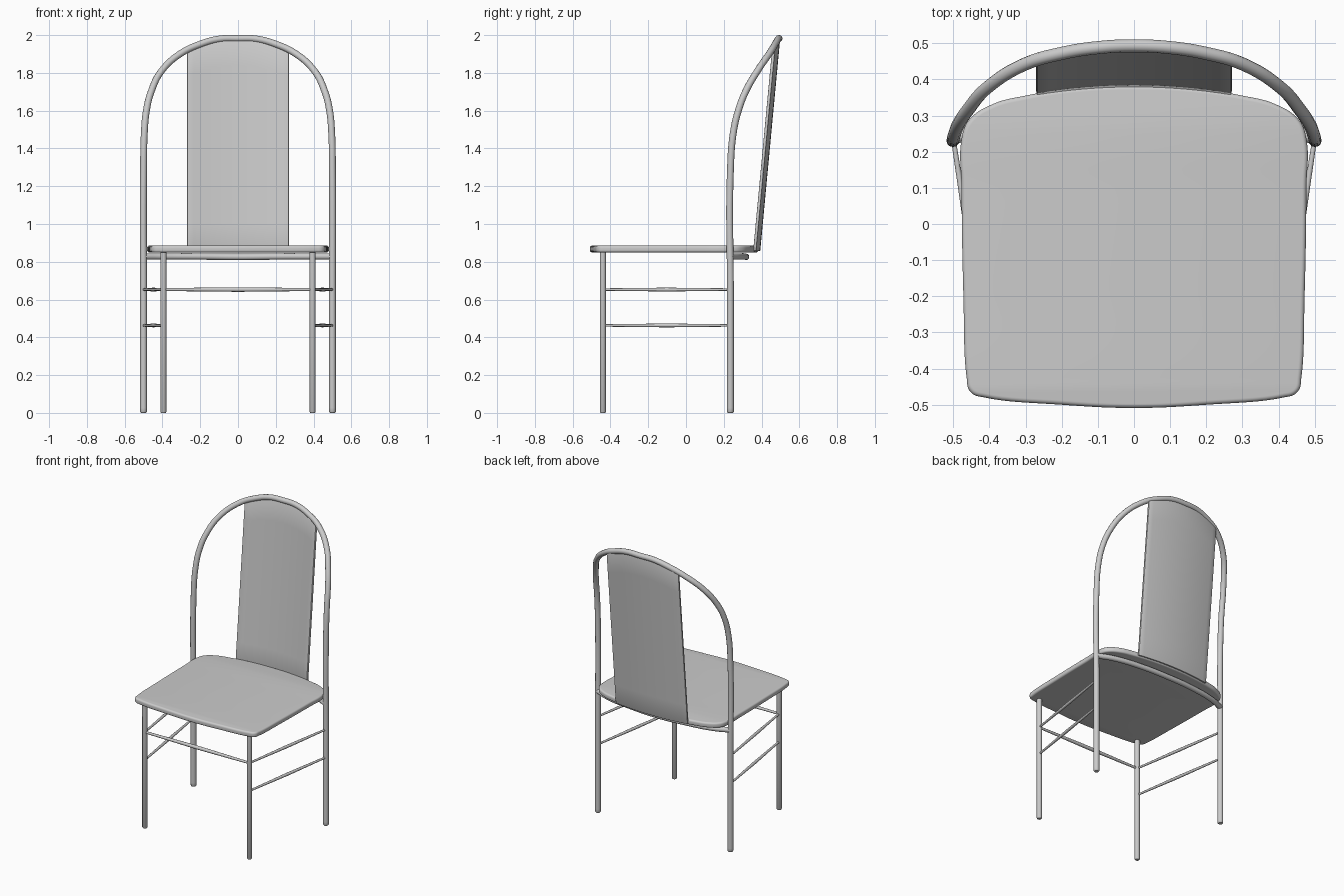
import bpy, bmesh

if "Cube" in bpy.data.objects:
    bpy.data.objects.remove(bpy.data.objects["Cube"])


def to_mesh(name, curve):
    obj = bpy.data.objects.new(name, curve)
    bpy.context.collection.objects.link(obj)
    bpy.ops.object.select_all(action='DESELECT')
    bpy.context.view_layer.objects.active = obj
    obj.select_set(True)
    bpy.ops.object.convert(target='MESH')
    obj = bpy.context.object
    bm = bmesh.new()
    bm.from_mesh(obj.data)
    bmesh.ops.remove_doubles(bm, verts=bm.verts, dist=1e-5)
    bmesh.ops.recalc_face_normals(bm, faces=bm.faces)
    bm.to_mesh(obj.data)
    bm.free()
    bpy.ops.object.shade_smooth_by_angle(angle=0.7)
    return obj


def add_spline(curve, points, kind, radii=None, closed=False):
    sp = curve.splines.new('BEZIER')
    sp.bezier_points.add(len(points) - 1)
    for i, p in enumerate(points):
        b = sp.bezier_points[i]
        b.co = p
        b.handle_left_type = b.handle_right_type = kind
        b.radius = radii[i] if radii else 1
    sp.use_cyclic_u = closed
    sp.resolution_u = 8


def tube(name, points, radius, radii=None, kind='AUTO'):
    c = bpy.data.curves.new(name, 'CURVE')
    c.dimensions = '3D'
    c.bevel_depth = radius
    c.bevel_resolution = 4
    c.use_fill_caps = True
    add_spline(c, points, kind, radii)
    return to_mesh(name, c)


def mirrored(half):
    """Complete a half path that ends on x = 0."""
    return half + [(-p[0],) + tuple(p[1:]) for p in reversed(half[:-1])]


# Seat: rounded outline with a soft edge
edge = 0.012
half = [(0.2, -0.488), (0.412, -0.468), (0.443, -0.457), (0.451, -0.425),
        (0.46, -0.2), (0.465, 0.1), (0.464, 0.24), (0.448, 0.279),
        (0.39, 0.319), (0.3, 0.343), (0.15, 0.365)]
outline = ([(0, -0.497, 0)] + [(x, y, 0) for x, y in half] + [(0, 0.371, 0)]
           + [(-x, y, 0) for x, y in reversed(half)])
c = bpy.data.curves.new("seat", 'CURVE')
c.dimensions = '2D'
c.fill_mode = 'BOTH'
c.extrude = 0.006
c.bevel_depth = edge
c.bevel_resolution = 4
add_spline(c, outline, 'AUTO', closed=True)
seat = to_mesh("seat", c)
seat.location.z = 0.8675

# Back frame: rear legs and bent top hoop in one tube
hoop = [(0.5, 0.235, 0), (0.5, 0.235, 0.006), (0.5, 0.235, 0.65), (0.5, 0.235, 1.28),
        (0.496, 0.25, 1.48), (0.485, 0.277, 1.6), (0.46, 0.315, 1.7),
        (0.405, 0.378, 1.81), (0.3, 0.443, 1.905), (0.2, 0.472, 1.952),
        (0.1, 0.488, 1.979), (0, 0.493, 1.982)]
path = mirrored(hoop)
radii = [1] * len(path)
radii[0] = radii[-1] = 0.75
tube("back_frame", path, 0.018, radii)

# Curved rail under the back of the seat
tube("rear_rail", mirrored([(0.5, 0.235, 0.828), (0.4, 0.275, 0.828),
                            (0.2, 0.308, 0.828), (0, 0.318, 0.826)]), 0.017)

# Front legs and side stretchers
taper = [0.65, 1, 0.65]
for side, s in (("right", 1), ("left", -1)):
    fx, fy, bx, by = s * 0.395, -0.44, s * 0.5, 0.235
    tube(side + "_front_leg", [(fx, fy, 0), (fx, fy, 0.006), (fx, fy, 0.855)],
         0.0165, [0.75, 1, 1], 'VECTOR')
    for label, z in (("upper", 0.653), ("lower", 0.463)):
        tube(f"{side}_{label}_stretcher",
             [(fx, fy, z), ((fx + bx) / 2, (fy + by) / 2, z), (bx, by, z)], 0.01, taper)

# Front stretcher
tube("front_stretcher", [(-0.395, -0.44, 0.653), (0, -0.44, 0.653), (0.395, -0.44, 0.653)],
     0.012, taper)

# Back splat: leaning panel, curved across its width, top following the hoop
bm = bmesh.new()
cols, rows, w = 16, 8, 0.27
grid = []
for i in range(cols + 1):
    x = -w + 2 * w * i / cols
    top = 1.978 - 0.85 * x * x
    column = []
    for j in range(rows + 1):
        z = 0.858 + (top - 0.858) * j / rows
        y = 0.385 + 0.094 * (z - 0.858) - 0.022 * (x / w) ** 2
        column.append(bm.verts.new((x, y, z)))
    grid.append(column)
for i in range(cols):
    for j in range(rows):
        bm.faces.new((grid[i][j], grid[i + 1][j], grid[i + 1][j + 1], grid[i][j + 1]))
me = bpy.data.meshes.new("back_splat")
bm.to_mesh(me)
bm.free()
splat = bpy.data.objects.new("back_splat", me)
bpy.context.collection.objects.link(splat)
solid = splat.modifiers.new("thickness", 'SOLIDIFY')
solid.thickness = 0.016
solid.offset = 0
bev = splat.modifiers.new("soft_edge", 'BEVEL')
bev.width = 0.003
bev.segments = 2
bev.limit_method = 'ANGLE'
bpy.ops.object.select_all(action='DESELECT')
bpy.context.view_layer.objects.active = splat
splat.select_set(True)
bpy.ops.object.shade_smooth_by_angle(angle=0.7)
